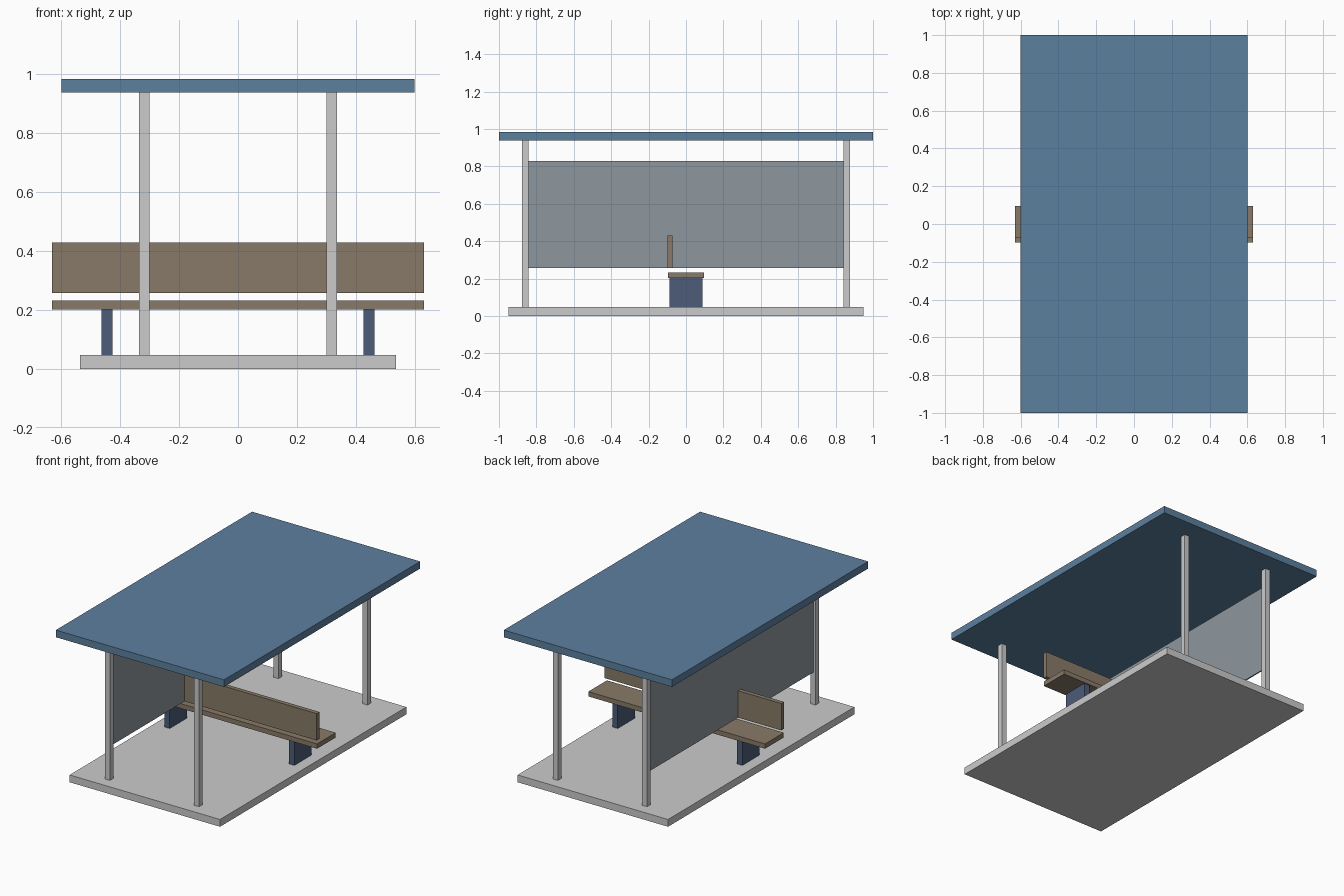
import bpy
import bmesh
from mathutils import Vector

if "Cube" in bpy.data.objects:
    bpy.data.objects.remove(bpy.data.objects["Cube"])


def material(name, rgb):
    m = bpy.data.materials.new(name)
    m.diffuse_color = (*rgb, 1.0)
    m.use_nodes = True
    m.node_tree.nodes["Principled BSDF"].inputs["Base Color"].default_value = m.diffuse_color
    return m


def box(name, x, y, z, mat=None):
    """Axis-aligned box from (min, max) ranges."""
    lo, hi = Vector((x[0], y[0], z[0])), Vector((x[1], y[1], z[1]))
    bm = bmesh.new()
    bmesh.ops.create_cube(bm, size=1.0)
    bmesh.ops.scale(bm, vec=hi - lo, verts=bm.verts)
    me = bpy.data.meshes.new(name)
    bm.to_mesh(me)
    bm.free()
    ob = bpy.data.objects.new(name, me)
    ob.location = (lo + hi) / 2
    if mat:
        me.materials.append(mat)
    bpy.context.collection.objects.link(ob)
    return ob


def around(c, half):
    return (c - half, c + half)


blue = material("roof_blue", (0.107, 0.214, 0.342))
wood = material("bench_wood", (0.25, 0.195, 0.14))
navy = material("leg_blue", (0.073, 0.107, 0.195))
glass = material("panel_grey", (0.27, 0.31, 0.34))

FLOOR, EAVES = 0.047, 0.938
POST_X, POST_Y, POST_HALF = 0.318, 0.859, 0.0175

# Base slab and flat roof
box("base_slab", (-0.537, 0.537), (-0.95, 0.95), (0, FLOOR))
box("roof", (-0.6, 0.6), (-1, 1), (EAVES, 0.984), blue)

# Four corner posts
for sx, side in ((-1, "left"), (1, "right")):
    for sy, end in ((-1, "front"), (1, "back")):
        box(f"{end}_{side}_post", around(sx * POST_X, POST_HALF),
            around(sy * POST_Y, POST_HALF), (FLOOR, EAVES))

# Thin wall panel between the left posts
inner = POST_Y - POST_HALF
box("wall_panel", around(-POST_X, 0.004), (-inner, inner), (0.256, 0.829), glass)

# Bench: seat, backrest and two slab legs
box("seat", (-0.631, 0.631), (-0.095, 0.095), (0.202, 0.233), wood)
box("backrest", (-0.631, 0.631), (-0.099, -0.071), (0.257, 0.43), wood)
for sx, side in ((-1, "left"), (1, "right")):
    box(f"{side}_bench_leg", around(sx * 0.445, 0.019), (-0.088, 0.088),
        (FLOOR, 0.202), navy)
